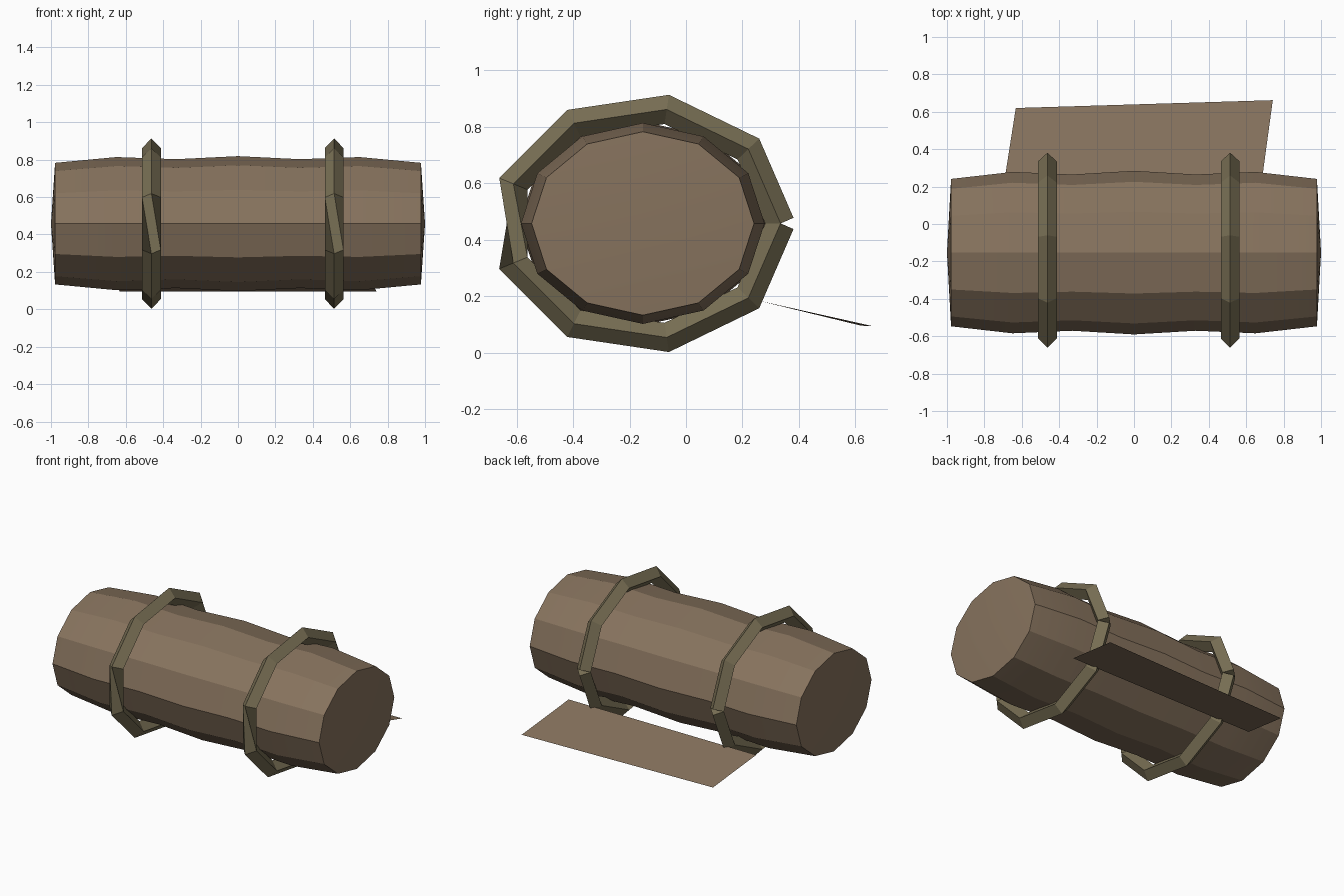
import bpy, math
from mathutils import Vector

if "Cube" in bpy.data.objects:
    bpy.data.objects.remove(bpy.data.objects["Cube"])

def material(name, rgb):
    m = bpy.data.materials.new(name)
    m.diffuse_color = (*rgb, 1)
    m.use_nodes = True
    m.node_tree.nodes["Principled BSDF"].inputs["Base Color"].default_value = m.diffuse_color
    return m

BLANKET = material("blanket_brown", (0.24, 0.17, 0.11))
STRAP = material("strap_olive", (0.19, 0.16, 0.09))

def add(name, verts, faces, mat):
    me = bpy.data.meshes.new(name)
    me.from_pydata(verts, [], faces)
    me.materials.append(mat)
    ob = bpy.data.objects.new(name, me)
    bpy.context.collection.objects.link(ob)
    return ob

def bridge(a, b, n, shift=0):
    """Quads between two rings of n points starting at indices a and b."""
    return [(a + i, a + (i + 1) % n, b + (i + 1 + shift) % n, b + (i + shift) % n)
            for i in range(n)]

CY, CZ = -0.153, 0.458

# rolled blanket: twelve-sided oval with gentle bulges and slightly domed ends
SIDES = 12
stations = [(-0.978, 1), (-0.65, 1.095), (-0.33, 1.06), (0, 1.11),
            (0.33, 1.06), (0.65, 1.095), (0.978, 1)]
verts, faces = [], []
for x, s in stations:
    for i in range(SIDES):
        a = math.tau * i / SIDES
        verts.append((x, CY + 0.394 * s * math.cos(a), CZ + 0.325 * s * math.sin(a)))
for k in range(len(stations) - 1):
    faces += [f[::-1] for f in bridge(k * SIDES, (k + 1) * SIDES, SIDES)][:]
faces = [f[::-1] for f in faces]
last = (len(stations) - 1) * SIDES
verts += [(-1, CY, CZ), (1, CY, CZ)]
c0, c1 = len(verts) - 2, len(verts) - 1
for i in range(SIDES):
    j = (i + 1) % SIDES
    faces.append((c0, j, i))
    faces.append((c1, last + i, last + j))
roll = add("blanket_roll", verts, faces, BLANKET)
bpy.context.view_layer.objects.active = roll
roll.select_set(True)
bpy.ops.object.shade_smooth_by_angle(angle=math.radians(20))

# straps: diamond section along an open nine-segment oval, with a quarter twist in front
def strap(name, x, r=0.05):
    path = [Vector((0, CY + 0.488 * math.cos(math.radians(40 * i)),
                    CZ + 0.41 * math.sin(math.radians(40 * i)))) for i in range(10)]
    verts, faces = [], []
    for i, p in enumerate(path):
        dirs = [(path[j + 1] - path[j]).normalized() for j in (i - 1, i) if 0 <= j < 9]
        t = sum(dirs, Vector()).normalized()
        out = Vector((0, t.z, -t.y)) * (r / t.dot(dirs[0]))
        side = Vector((r, 0, 0))
        for o in (out, side, -out, -side):
            verts.append(p + o + Vector((x, 0, 0)))
    for i in range(9):
        faces += bridge(4 * i, 4 * i + 4, 4, 1 if i == 4 else 0)
    faces += [(3, 2, 1, 0), (36, 37, 38, 39)]
    return add(name, verts, faces, STRAP)

strap("strap_left", -0.463)
strap("strap_right", 0.514)

# loose blanket flap at the back
add("blanket_flap", [(-0.69, 0.25, 0.186), (0.686, 0.25, 0.186),
                     (0.742, 0.662, 0.094), (-0.632, 0.62, 0.096)],
    [(0, 1, 2, 3)], BLANKET)
